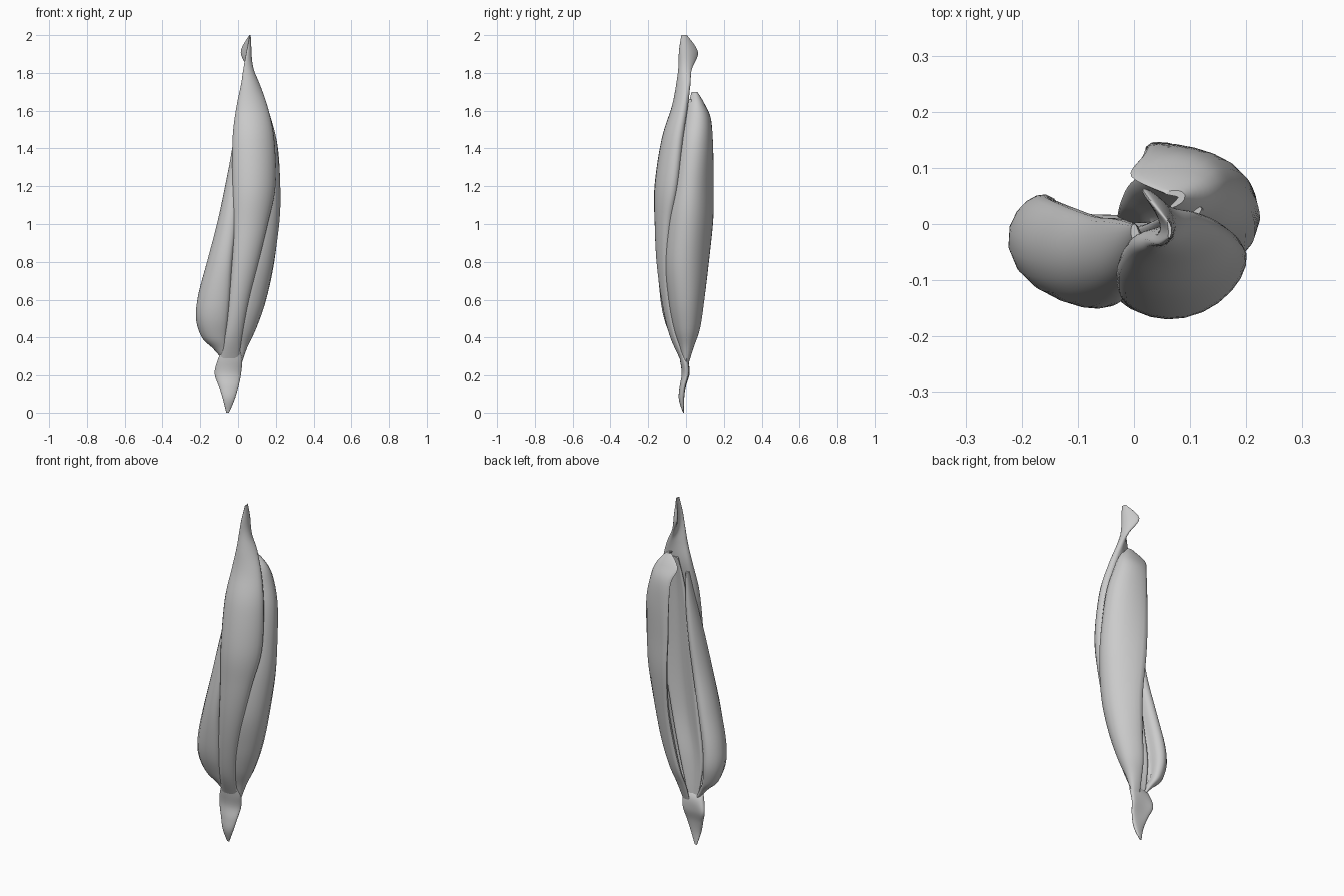
import bpy, bmesh, math
from mathutils import Vector


def catmull(keys, t):
    # smooth interpolation of key rows, t in 0..len-1
    i = min(int(t), len(keys) - 2)
    f = t - i
    a, b = keys[max(i - 1, 0)], keys[i]
    c, d = keys[i + 1], keys[min(i + 2, len(keys) - 1)]
    return [0.5 * (2 * q + (r - p) * f + (2 * p - 5 * q + 4 * r - s) * f * f
                   + (3 * q - p - 3 * r + s) * f ** 3)
            for p, q, r, s in zip(a, b, c, d)]


def ring(row, n):
    # curved lens section: spine through three points, half thickness h
    x0, y0, x1, y1, x2, y2, h = row[1:]
    a, m, c = Vector((x0, y0)), Vector((x1, y1)), Vector((x2, y2))
    m = 2 * m - (a + c) / 2
    pts = []
    for k in range(n):
        ang = 2 * math.pi * k / n
        t = (1 - math.cos(ang)) / 2
        p = a * (1 - t) ** 2 + m * 2 * t * (1 - t) + c * t * t
        d = (m - a) * (1 - t) + (c - m) * t
        nrm = Vector((d.y, -d.x)).normalized() if d.length > 1e-6 else Vector((0, 0))
        s = math.sin(ang)
        p = p + nrm * max(h, 0.002) * math.copysign(abs(s) ** 0.8, s)
        pts.append((p.x, p.y, row[0]))
    return pts


def muscle(name, keys, n=28, steps=6):
    bm = bmesh.new()
    rings = []
    total = (len(keys) - 1) * steps
    for i in range(total + 1):
        row = catmull(keys, i / steps)
        rings.append([bm.verts.new(p) for p in ring(row, n)])
    for r, s in zip(rings, rings[1:]):
        for k in range(n):
            bm.faces.new((r[k], r[(k + 1) % n], s[(k + 1) % n], s[k]))
    bm.faces.new(rings[0])
    bm.faces.new(rings[-1])
    bmesh.ops.recalc_face_normals(bm, faces=bm.faces)
    me = bpy.data.meshes.new(name)
    bm.to_mesh(me)
    bm.free()
    ob = bpy.data.objects.new(name, me)
    bpy.context.collection.objects.link(ob)
    bpy.context.view_layer.objects.active = ob
    ob.select_set(True)
    bpy.ops.object.shade_smooth_by_angle(angle=math.radians(50))
    ob.select_set(False)


# Rows: z, spine start xy, spine middle xy, spine end xy, half thickness

# front muscle with the folded upper tendon
muscle("front_muscle", [
    (2.00, .062, -.025, .064, -.01, .060, .005, .003),
    (1.91, .045, -.036, .058, .005, .015, .062, .012),
    (1.82, .028, -.034, .065, -.012, .060, .030, .016),
    (1.74, .016, -.034, .072, -.020, .105, .022, .025),
    (1.62, -.008, -.035, .075, -.038, .152, .00, .036),
    (1.45, -.025, -.06, .08, -.08, .185, -.025, .048),
    (1.20, -.025, -.095, .085, -.115, .190, -.05, .050),
    (1.00, -.022, -.11, .065, -.122, .152, -.085, .043),
    (0.80, -.030, -.11, .035, -.122, .105, -.095, .034),
    (0.60, -.050, -.09, .000, -.104, .055, -.085, .026),
    (0.42, -.070, -.055, -.03, -.07, .022, -.055, .020),
    (0.29, -.095, -.015, -.045, -.018, .005, -.012, .016)])

# kneecap and its lower tendon
muscle("kneecap_tendon", [
    (0.33, -.085, -.025, -.045, -.032, .010, -.025, .008),
    (0.28, -.108, -.005, -.05, -.010, .022, -.005, .022),
    (0.21, -.123, .012, -.06, -.004, .016, .006, .019),
    (0.14, -.100, -.008, -.055, -.018, .002, -.012, .016),
    (0.07, -.080, -.022, -.05, -.024, -.018, -.020, .014),
    (0.00, -.062, -.012, -.055, -.013, -.048, -.012, .003)])

# outer muscle wrapping round to the back, with a hooked upper edge
muscle("outer_muscle", [
    (1.70, .065, .03, .085, .05, .055, .055, .006),
    (1.64, .11, .015, .120, .075, -.005, .085, .011),
    (1.56, .13, .00, .143, .085, .015, .120, .021),
    (1.42, .14, -.03, .172, .070, .020, .133, .029),
    (1.22, .13, -.06, .185, .045, .022, .138, .032),
    (1.03, .11, -.09, .185, .025, .030, .138, .033),
    (0.80, .07, -.105, .158, .000, .035, .115, .034),
    (0.60, .03, -.085, .115, .000, .015, .090, .034),
    (0.45, .00, -.06, .070, .005, -.01, .068, .027),
    (0.35, -.02, -.03, .032, .005, -.025, .035, .018),
    (0.26, -.03, -.005, .010, .000, -.03, .010, .008)])

# inner muscle, swelling into a low teardrop
muscle("inner_muscle", [
    (1.58, .02, -.035, .005, -.025, .00, .00, .008),
    (1.40, .02, -.07, -.004, -.045, -.008, .005, .025),
    (1.20, .00, -.10, -.032, -.065, -.030, .010, .035),
    (1.00, -.01, -.12, -.066, -.076, -.060, .012, .043),
    (0.80, -.03, -.125, -.110, -.074, -.105, .028, .050),
    (0.62, -.04, -.105, -.150, -.058, -.140, .042, .056),
    (0.50, -.05, -.085, -.165, -.042, -.142, .045, .053),
    (0.40, -.06, -.055, -.148, -.026, -.128, .030, .040),
    (0.34, -.06, -.035, -.105, -.015, -.10, .015, .024),
    (0.28, -.06, -.015, -.070, -.005, -.07, .005, .008)])

# deep sheet lining the groove on the back
muscle("deep_muscle", [
    (1.66, .12, .03, .08, .00, .045, .01, .008),
    (1.45, .15, .02, .08, -.03, .01, -.005, .020),
    (1.10, .15, .00, .06, -.050, -.03, -.01, .025),
    (0.75, .10, -.01, .015, -.055, -.07, -.01, .024),
    (0.50, .04, .00, -.035, -.035, -.10, -.005, .020),
    (0.30, -.01, .00, -.045, -.010, -.08, .00, .010)])
